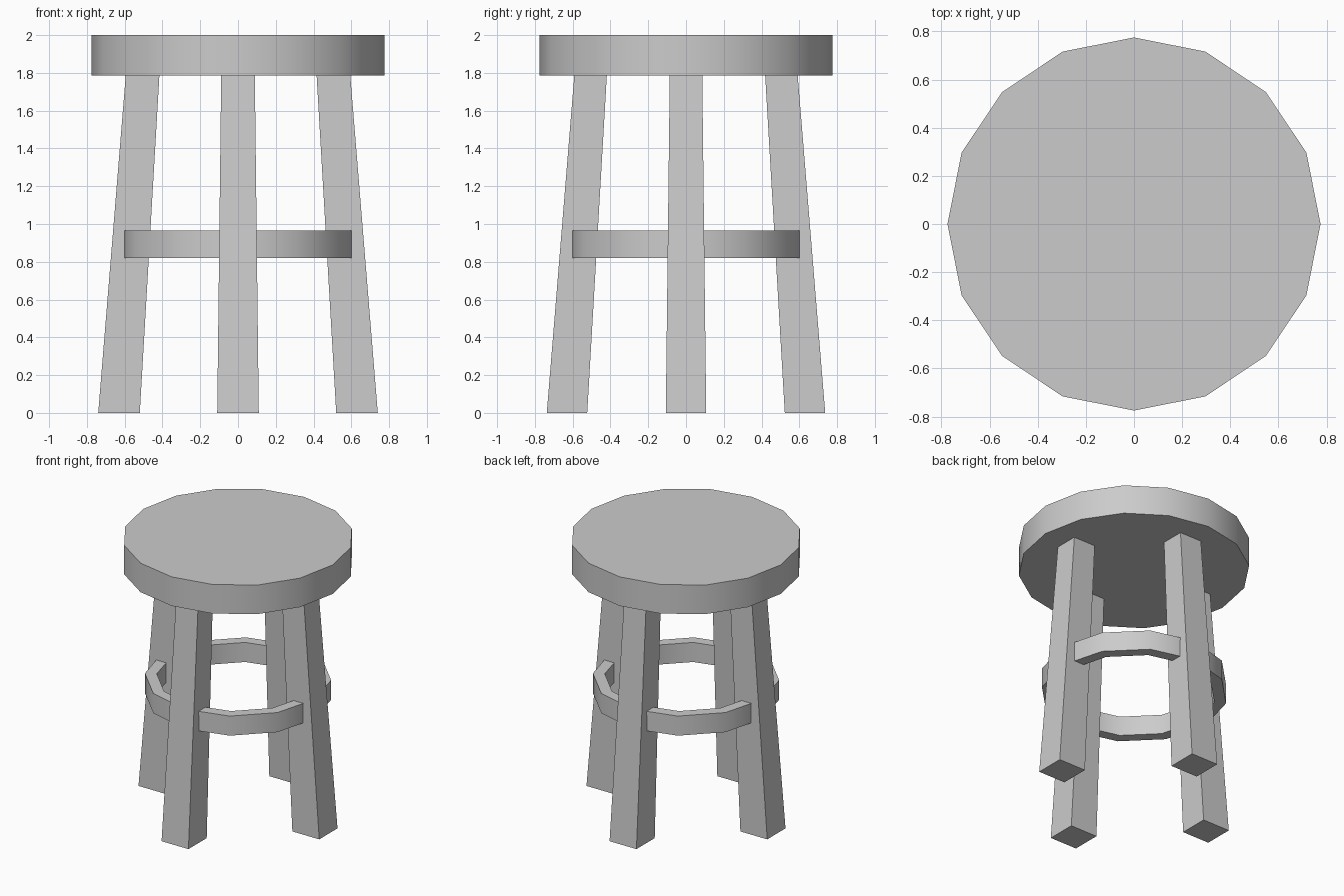
import bpy, bmesh
from math import cos, sin, pi, radians

if "Cube" in bpy.data.objects:
    bpy.data.objects.remove(bpy.data.objects["Cube"])


def make_object(name, bm, smooth=False):
    bmesh.ops.recalc_face_normals(bm, faces=bm.faces)
    mesh = bpy.data.meshes.new(name)
    bm.to_mesh(mesh)
    bm.free()
    obj = bpy.data.objects.new(name, mesh)
    bpy.context.collection.objects.link(obj)
    if smooth:
        bpy.ops.object.select_all(action='DESELECT')
        obj.select_set(True)
        bpy.context.view_layer.objects.active = obj
        bpy.ops.object.shade_smooth_by_angle(angle=radians(40))
    return obj


def circle(bm, radius, z, sides):
    return [bm.verts.new((radius * cos(2 * pi * i / sides),
                          radius * sin(2 * pi * i / sides), z)) for i in range(sides)]


def bridge(bm, a, b):
    n = len(a)
    for i in range(n):
        j = (i + 1) % n
        bm.faces.new((a[i], a[j], b[j], b[i]))


# Seat: thick 16-sided disc
bm = bmesh.new()
low, high = circle(bm, 0.775, 1.785, 16), circle(bm, 0.775, 2.0, 16)
bridge(bm, low, high)
bm.faces.new(low)
bm.faces.new(high)
make_object("seat", bm, smooth=True)

# Legs: tapered square posts leaning in toward the seat
for name, dx, dy in (("front_leg", 0, -1), ("back_leg", 0, 1),
                     ("left_leg", -1, 0), ("right_leg", 1, 0)):
    bm = bmesh.new()
    rings = []
    for z, dist, hx, hy in ((0, 0.63, 0.11, 0.107), (1.79, 0.505, 0.089, 0.086)):
        rings.append([bm.verts.new((dx * dist + sx * hx, dy * dist + sy * hy, z))
                      for sx, sy in ((-1, -1), (1, -1), (1, 1), (-1, 1))])
    bridge(bm, *rings)
    for r in rings:
        bm.faces.new(r)
    make_object(name, bm)

# Foot ring: 12-sided rectangular band passing through the legs
bm = bmesh.new()
loops = [circle(bm, r, z, 12) for r, z in
         ((0.627, 0.82), (0.627, 0.965), (0.547, 0.965), (0.547, 0.82))]
for i in range(4):
    bridge(bm, loops[i], loops[(i + 1) % 4])
make_object("foot_ring", bm, smooth=True)
